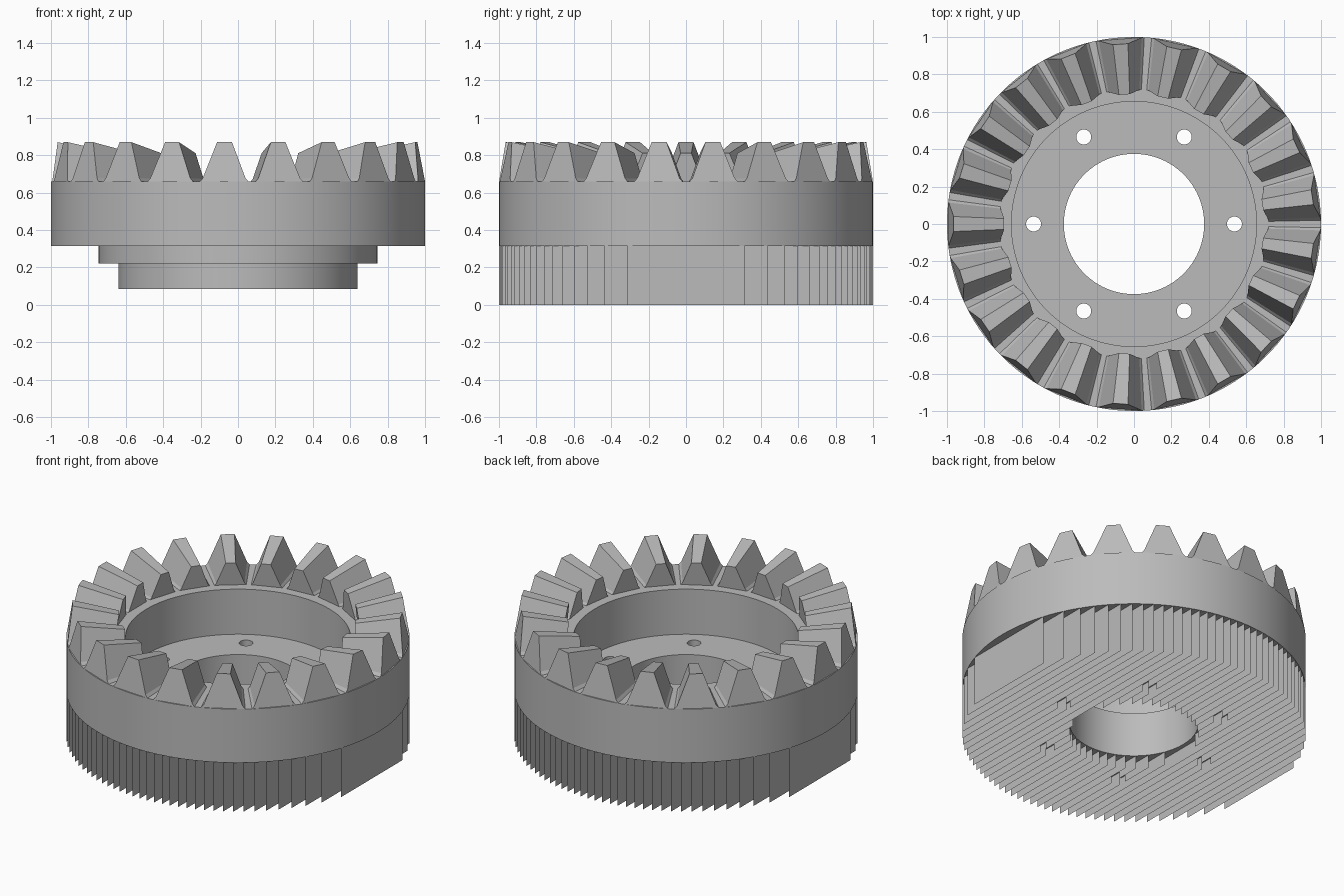
import bpy, bmesh, math
from mathutils import Matrix

if "Cube" in bpy.data.objects:
    bpy.data.objects.remove(bpy.data.objects["Cube"])

grey = bpy.data.materials.new("plain grey")
grey.use_nodes = True
GREY = (0.5, 0.5, 0.5, 1)
grey.diffuse_color = GREY
grey.node_tree.nodes["Principled BSDF"].inputs["Base Color"].default_value = GREY

TEETH = 21
RIM_Z = 0.66
FLOOR_Z = 0.37
BORE_R = 0.375
HOLE_R, HOLE_RING = 0.04, 0.537
# Underside steps: outer radius and height of each
STEPS = [(0.64, 0.085), (0.745, 0.22), (1.0, 0.315)]
HOLES = [(HOLE_RING * math.cos(math.radians(a)), HOLE_RING * math.sin(math.radians(a)))
         for a in range(0, 360, 60)]


def finish(name, bm, recalc=True):
    if recalc:
        bmesh.ops.recalc_face_normals(bm, faces=bm.faces)
    mesh = bpy.data.meshes.new(name)
    bm.to_mesh(mesh)
    bm.free()
    mesh.materials.append(grey)
    obj = bpy.data.objects.new(name, mesh)
    bpy.context.collection.objects.link(obj)
    return obj


def activate(obj):
    bpy.ops.object.select_all(action="DESELECT")
    obj.select_set(True)
    bpy.context.view_layer.objects.active = obj


# Gear body: a closed profile turned around z
profile = [(BORE_R, 0.085), (0.64, 0.085), (0.64, 0.22), (0.745, 0.22), (0.745, 0.315),
           (1, 0.315), (1, RIM_Z), (0.655, RIM_Z), (0.655, FLOOR_Z), (BORE_R, FLOOR_Z)]
SEGMENTS = 126
bm = bmesh.new()
rings = []
for i in range(SEGMENTS):
    a = 2 * math.pi * i / SEGMENTS
    rings.append([bm.verts.new((r * math.cos(a), r * math.sin(a), z)) for r, z in profile])
for i in range(SEGMENTS):
    p, q = rings[i], rings[(i + 1) % SEGMENTS]
    for j in range(len(profile)):
        k = (j + 1) % len(profile)
        bm.faces.new((p[j], q[j], q[k], p[k]))
body = finish("gear_body", bm)

# Bolt holes cut through the floor
bm = bmesh.new()
for x, y in HOLES:
    bmesh.ops.create_cone(bm, cap_ends=True, segments=32, radius1=HOLE_R, radius2=HOLE_R,
                          depth=1, matrix=Matrix.Translation((x, y, 0.2)))
cutter = finish("hole_cutter", bm)
cutter.hide_render = True
mod = body.modifiers.new("bolt_holes", "BOOLEAN")
mod.operation = "DIFFERENCE"
mod.solver = "EXACT"
mod.object = cutter
activate(body)
bpy.ops.object.modifier_apply(modifier=mod.name)
bpy.data.objects.remove(cutter)
activate(body)
bpy.ops.object.shade_smooth_by_angle(angle=math.radians(30))

# Teeth: half section as (angle, radius, height), shrinking towards the axis
half = [(0.130, 1.0, 0.0), (0.115, 0.997, 0.018), (0.0415, 0.965, 0.21)]
section = [(-a, r, h) for a, r, h in half] + half[::-1]
bm = bmesh.new()
for t in range(TEETH):
    mid = math.pi + 2 * math.pi * t / TEETH
    ends = []
    for s in (1.0, 0.72):
        ends.append([bm.verts.new((s * r * math.cos(mid + a), s * r * math.sin(mid + a),
                                   RIM_Z + s * h)) for a, r, h in section])
    outer, inner = ends
    bm.faces.new(outer)
    bm.faces.new(inner[::-1])
    for j in range(len(section)):
        k = (j + 1) % len(section)
        bm.faces.new((outer[j], inner[j], inner[k], outer[k]))
finish("gear_teeth", bm)


# Support fins: thin sheets from the ground up to the stepped underside
def chord(radius, x):
    return math.sqrt(max(radius * radius - x * x, 0))


def top_height(x, y):
    r = math.hypot(x, y)
    if r < BORE_R or any(math.hypot(x - hx, y - hy) < HOLE_R for hx, hy in HOLES):
        return 0
    return next((z for radius, z in STEPS if r < radius), 0)


bm = bmesh.new()
for i in range(-19, 20):
    x = i * 0.05
    cuts = set()
    for radius in [BORE_R] + [s[0] for s in STEPS]:
        c = chord(radius, x)
        cuts |= {-c, c}
    for hx, hy in HOLES:
        c = chord(HOLE_R, x - hx)
        if c > 0:
            cuts |= {hy - c, hy + c}
    cuts = sorted(cuts)
    for y0, y1 in zip(cuts, cuts[1:]):
        z = top_height(x, (y0 + y1) / 2)
        if z > 0 and y1 - y0 > 1e-4:
            bm.faces.new([bm.verts.new(v) for v in
                          ((x, y0, 0), (x, y1, 0), (x, y1, z), (x, y0, z))])
finish("support_fins", bm, recalc=False)
